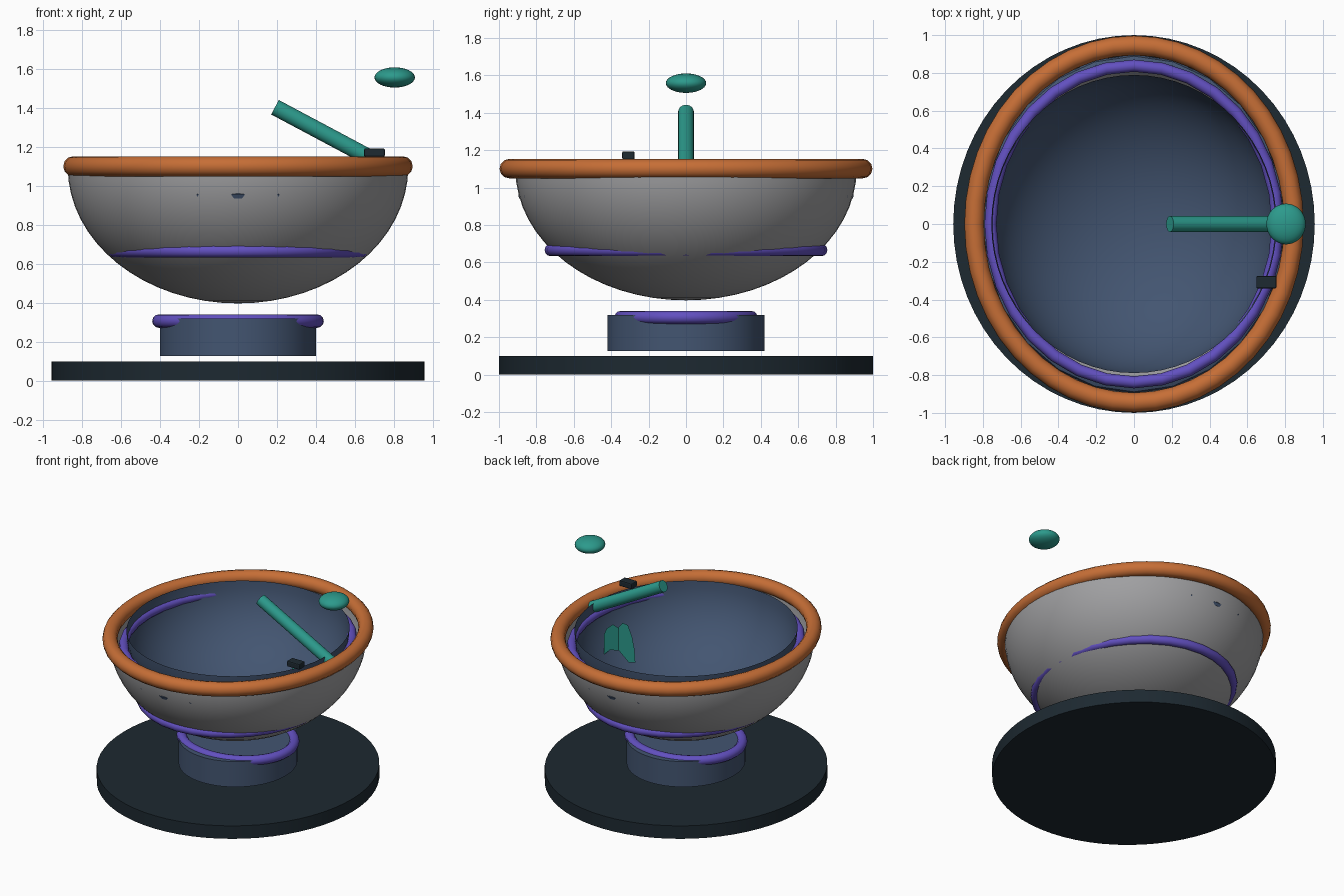
import bpy, bmesh, math
from mathutils import Vector

if "Cube" in bpy.data.objects:
    bpy.data.objects.remove(bpy.data.objects["Cube"])


def material(name, rgb):
    lin = [((c / 255 + 0.055) / 1.055) ** 2.4 for c in rgb]
    m = bpy.data.materials.new(name)
    m.diffuse_color = (*lin, 1)
    m.use_nodes = True
    m.node_tree.nodes["Principled BSDF"].inputs["Base Color"].default_value = m.diffuse_color
    return m


DARK = material("dark charcoal", (29, 41, 49))
SLATE = material("slate blue", (67, 85, 113))
GREY = material("warm grey", (160, 160, 162))
ORANGE = material("copper orange", (198, 110, 54))
PURPLE = material("violet", (98, 80, 192))
TEAL = material("teal", (44, 154, 140))


def finish(ob, name, mat, smooth=True):
    ob.name = name
    ob.data.materials.clear()
    ob.data.materials.append(mat)
    bpy.ops.object.select_all(action="DESELECT")
    ob.select_set(True)
    bpy.context.view_layer.objects.active = ob
    bpy.ops.object.transform_apply(location=False, rotation=False, scale=True)
    if smooth:
        bpy.ops.object.shade_smooth_by_angle(angle=math.radians(35))
    return ob


def from_bmesh(bm, name):
    me = bpy.data.meshes.new(name)
    bm.to_mesh(me)
    bm.free()
    ob = bpy.data.objects.new(name, me)
    bpy.context.collection.objects.link(ob)
    return ob


def disc(name, rx, ry, z0, z1, mat):
    bpy.ops.mesh.primitive_cylinder_add(vertices=64, radius=1, depth=1, location=(0, 0, (z0 + z1) / 2))
    ob = bpy.context.object
    ob.scale = (rx, ry, z1 - z0)
    return finish(ob, name, mat)


def ring(name, rx, ry, z, minor, mat, n=48, m=12):
    """Oval tube of even thickness, rx and ry being its centre line."""
    bm = bmesh.new()
    loops = []
    for i in range(n):
        a = 2 * math.pi * i / n
        c = Vector((rx * math.cos(a), ry * math.sin(a), z))
        out = Vector((math.cos(a) / rx, math.sin(a) / ry, 0)).normalized()
        loops.append([bm.verts.new(c + minor * (out * math.cos(b) + Vector((0, 0, math.sin(b)))))
                      for b in (2 * math.pi * j / m for j in range(m))])
    for i in range(n):
        p, q = loops[i], loops[(i + 1) % n]
        for j in range(m):
            k = (j + 1) % m
            bm.faces.new((p[j], q[j], q[k], p[k]))
    return finish(from_bmesh(bm, name), name, mat)


def half_bowl(name, rx, ry, rz, z, mat):
    """Open lower half of an ellipsoid."""
    bpy.ops.mesh.primitive_uv_sphere_add(segments=64, ring_count=32, radius=1, location=(0, 0, z))
    ob = bpy.context.object
    bm = bmesh.new()
    bm.from_mesh(ob.data)
    bmesh.ops.delete(bm, geom=[v for v in bm.verts if v.co.z > 0.01], context="VERTS")
    bm.to_mesh(ob.data)
    bm.free()
    ob.scale = (rx, ry, rz)
    return finish(ob, name, mat)


def blade(name, outline, along, mat):
    """Upright sheet; outline holds (distance from the ridge, height)."""
    bm = bmesh.new()
    along = Vector(along)
    bm.faces.new([bm.verts.new(Vector((0.567, 0, z)) + along * d) for d, z in outline])
    return finish(from_bmesh(bm, name), name, mat, smooth=False)


# Base plate and pedestal
disc("base_plate", 0.957, 1.0, 0.0, 0.098, DARK)
disc("pedestal", 0.402, 0.42, 0.126, 0.319, SLATE)
ring("pedestal_ring", 0.406, 0.347, 0.306, 0.035, PURPLE)

# Bowl shell and inner liner
half_bowl("bowl_shell", 0.875, 0.912, 0.7, 1.097, GREY)
half_bowl("bowl_liner", 0.755, 0.789, 0.61, 1.135, SLATE)

# Oval rings on the bowl
ring("rim", 0.846, 0.945, 1.101, 0.052, ORANGE)
ring("inner_ring", 0.76, 0.838, 1.038, 0.032, PURPLE, n=32)
ring("hidden_ring", 0.778, 0.868, 0.957, 0.029, SLATE, n=24, m=8)
ring("lower_ring", 0.643, 0.723, 0.666, 0.033, PURPLE, n=32)

# Slanted rod resting on the rim
top, foot = Vector((0.19, 0, 1.405)), Vector((0.8, 0, 1.08))
axis = foot - top
bpy.ops.mesh.primitive_cylinder_add(vertices=24, radius=0.042, depth=axis.length, location=(top + foot) / 2)
rod = bpy.context.object
rod.rotation_euler = axis.to_track_quat("Z", "Y").to_euler()
finish(rod, "rod", TEAL)

# Floating flattened bead
bpy.ops.mesh.primitive_uv_sphere_add(segments=32, ring_count=16, radius=1, location=(0.805, 0, 1.558))
bead = bpy.context.object
bead.scale = (0.104, 0.108, 0.052)
finish(bead, "bead", TEAL)

# Small chamfered block on the rim
bpy.ops.mesh.primitive_cube_add(size=1, location=(0.701, -0.308, 1.172))
block = bpy.context.object
block.scale = (0.107, 0.067, 0.043)
finish(block, "rim_block", DARK, smooth=False)
bev = block.modifiers.new("bevel", "BEVEL")
bev.width = 0.008
bev.segments = 2

# Pair of upright blades inside the bowl
blade("blade_inward", [(0, 0.82), (0, 0.99), (0.035, 1.035), (0.08, 1.03), (0.115, 0.95),
                       (0.135, 0.86), (0.142, 0.765), (0.085, 0.75)], (-1, 0, 0), TEAL)
blade("blade_sideways", [(0, 0.815), (0, 0.988), (0.04, 1.02), (0.085, 0.995), (0.105, 0.95),
                         (0.105, 0.80), (0.06, 0.83)], (0.6, 0.8, 0), TEAL)
